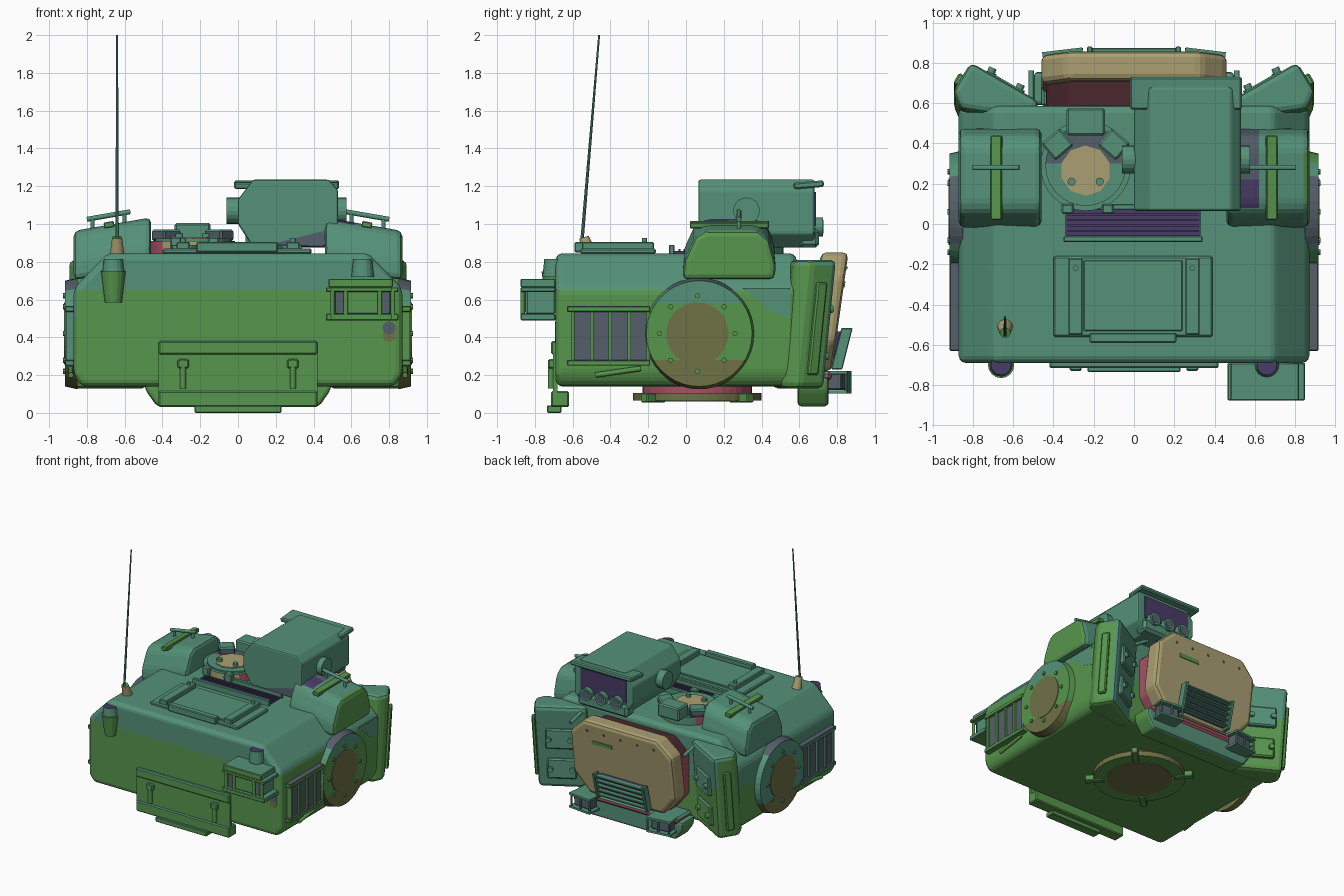
import bpy, bmesh, math
from mathutils import Vector, Matrix

cube = bpy.data.objects.get("Cube")
if cube:
    bpy.data.objects.remove(cube, do_unlink=True)

def material(name, *rgb):
    m = bpy.data.materials.new(name)
    m.use_nodes = True
    m.diffuse_color = (*rgb, 1)
    m.node_tree.nodes["Principled BSDF"].inputs["Base Color"].default_value = (*rgb, 1)
    return m

TEAL = material("teal green", .09, .285, .19)
GREEN = material("leaf green", .095, .305, .073)
TAN = material("tan", .41, .35, .17)
OLIVE = material("olive brown", .16, .165, .06)
PINK = material("dusty pink", .38, .085, .13)
MAROON = material("maroon", .07, .02, .027)
PURPLE = material("dark purple", .065, .045, .135)
GREY = material("slate grey", .09, .115, .145)

def finish(name, bm, mat, bevel=0, segs=2):
    bmesh.ops.recalc_face_normals(bm, faces=bm.faces)
    if bevel:
        bmesh.ops.bevel(bm, geom=bm.edges[:], offset=bevel, segments=segs, profile=.5,
                        affect='EDGES', clamp_overlap=True)
    me = bpy.data.meshes.new(name)
    bm.to_mesh(me)
    bm.free()
    me.materials.append(mat)
    ob = bpy.data.objects.new(name, me)
    bpy.context.collection.objects.link(ob)
    return ob

def prism(name, pts, axis, a, b, mat, bevel=0, side=1, segs=2):
    """Extrude a 2D outline along an axis; side -1 mirrors it in x."""
    place = {'x': lambda u, v, t: (t * side, u, v), 'y': lambda u, v, t: (u * side, t, v),
             'z': lambda u, v, t: (u * side, v, t)}[axis]
    bm = bmesh.new()
    low, high = [[bm.verts.new(place(u, v, t)) for u, v in pts] for t in (a, b)]
    for ring in (low, high):
        bm.faces.new(ring)
    for i in range(len(pts)):
        bm.faces.new((low[i - 1], low[i], high[i], high[i - 1]))
    return finish(name, bm, mat, bevel, segs)

def box(name, x, y, z, mat, bevel=0, turn=Matrix(), top=None):
    """Box from (low, high) spans, optionally turned, with its own top colour."""
    bm = bmesh.new()
    bmesh.ops.create_cube(bm, size=1)
    bmesh.ops.scale(bm, vec=[abs(s[1] - s[0]) for s in (x, y, z)], verts=bm.verts)
    ob = finish(name, bm, mat, bevel, 1)
    ob.data.transform(Matrix.Translation([sum(s) / 2 for s in (x, y, z)]) @ turn)
    if top:
        paint(ob, top, lambda c, n: n.z > .5)
    return ob

def rod(name, p, q, r, mat, r2=None, n=12):
    p, q = Vector(p), Vector(q)
    bm = bmesh.new()
    bmesh.ops.create_cone(bm, cap_ends=True, segments=n, radius1=r, radius2=r if r2 is None else r2,
                          depth=(q - p).length)
    ob = finish(name, bm, mat)
    ob.data.transform(Matrix.Translation((p + q) / 2) @ (q - p).to_track_quat('Z', 'Y').to_matrix().to_4x4())
    return ob

def paint(ob, mat, rule, *cuts):
    """Recolour faces that satisfy a rule, after optional (point, normal) cuts."""
    bm = bmesh.new()
    bm.from_mesh(ob.data)
    for co, no in cuts:
        bmesh.ops.bisect_plane(bm, geom=bm.verts[:] + bm.edges[:] + bm.faces[:], plane_co=co, plane_no=no)
    ob.data.materials.append(mat)
    bm.normal_update()
    for f in bm.faces:
        if rule(f.calc_center_median(), f.normal):
            f.material_index = len(ob.data.materials) - 1
    bm.to_mesh(ob.data)
    bm.free()

def level(z):
    return (0, 0, z), (0, 0, 1)

def lean(ob, slope, pivot):
    for v in ob.data.vertices:
        v.co.y += slope * (v.co.z - pivot)

# Main hull with paint patches
outline = [(.69, .845), (.87, .66), (.87, .2), (.83, .14)]
hull = prism("hull", outline + [(-x, z) for x, z in reversed(outline)], 'y', -.69, .585, GREEN, .035, segs=3)
paint(hull, TEAL, lambda c, n: c.z > .65 or c.z > .5 and (n.x < -.5 or n.y > .5), level(.65), level(.5))
for z, mat in ((.45, GREY), (.41, OLIVE)):
    rod("hull_spot", (.8, -.69, z), (.8, -.693, z), .035, mat)
prism("hull_patch", [(.3, .66), (.55, .66), (.55, .5), (.46, .53), (.38, .6)], 'x', .868, .872, TEAL)
# Underside ring
rod("base_neck", (0, .06, .1), (0, .06, .15), .29, PINK, n=40)
ring = rod("base_ring", (0, .06, .065), (0, .06, .105), .34, GREEN, n=40)
paint(ring, OLIVE, lambda c, n: abs(n.z) < .5)
rod("base_disc", (0, .06, .06), (0, .06, .07), .24, OLIVE, n=40)
for i in range(4):
    turn = Matrix.Rotation(math.radians(45 + 90 * i), 4, 'Z')
    c = turn @ Vector((.33, 0, 0))
    box("base_lug", (c.x - .07, c.x + .07), (c.y + .035, c.y + .085), (.055, .105), GREEN, .006, turn)
# Front bumper and smoke pots
box("bumper_plate", (-.42, .42), (-.705, -.68), (.1, .34), GREEN)
box("bumper_bar", (-.42, .42), (-.715, -.68), (.31, .38), GREEN, .008, top=TEAL)
box("bumper_lip", (-.42, .42), (-.715, -.62), (.03, .115), GREEN, .008, top=TEAL)
box("bumper_step", (-.23, .23), (-.735, -.66), (0, .04), GREEN, .005, top=TEAL)
for s in (1, -1):
    rod("bumper_pin", (.29 * s, -.715, .13), (.29 * s, -.715, .28), .016, GREEN)
    box("bumper_pin_head", (.29 * s - .03, .29 * s + .03), (-.73, -.69), (.235, .285), GREEN, .008, top=TEAL)
    cap = rod("smoke_pot_cap", (.66 * s, -.7, .72), (.66 * s, -.7, .815), .06, TEAL, .05, 16)
    paint(cap, PURPLE, lambda c, n: n.z > .9)
rod("smoke_pot", (-.66, -.695, .585), (-.66, -.7, .75), .045, GREEN, .065, 16)
# Headlamp in a guard
box("headlamp", (.51, .81), (-.85, -.69), (.52, .69), TEAL, .01)
box("headlamp_glass", (.57, .75), (-.857, -.85), (.535, .64), GREEN)
for x in (.515, .765):
    box("headlamp_cheek", (x, x + .04), (-.855, -.85), (.535, .64), GREY)
for x0, x1, z0, z1 in ((.465, .85, .49, .525), (.465, .85, .64, .665), (.48, .82, .665, .71)):
    guard = box("headlamp_guard", (x0, x1), (-.875, -.69), (z0, z1), TEAL, .005)
    paint(guard, GREEN, lambda c, n: n.y < -.5 or n.z < -.5)
for x in (.5, .57, .75, .82):
    rod("guard_post", (x, -.865, .5), (x, -.865, .66), .012, GREEN)
# Antenna
base = rod("antenna_base", (-.64, -.51, .84), (-.64, -.54, .93), .038, TAN, .026, 16)
paint(base, GREEN, lambda c, n: n.z > .5)
rod("antenna", (-.64, -.55, .92), (-.64, -.46, 2), .009, TEAL, .005, 8)
# Roof panel and louvre
box("roof_panel", (-.4, .39), (-.56, -.16), (.84, .87), TEAL, .008)
box("roof_panel_middle", (-.25, .24), (-.53, -.18), (.86, .88), TEAL, .004)
for x in (-.29, .29):
    box("roof_strip", (x - .035, x + .035), (-.55, -.17), (.86, .905), TEAL, .006)
    rod("roof_bolt", (x, -.22, .9), (x, -.22, .925), .014, TEAL)
box("roof_handle", (-.22, .21), (-.59, -.54), (.85, .905), TEAL, .006)
box("louvre_bed", (-.34, .33), (-.06, .075), (.84, .856), PURPLE)
for i in range(4):
    box("louvre_slat", (-.33, .32), (-.04 + i * .027, -.03 + i * .027), (.85, .868), PURPLE)
for y in (-.075, .085):
    box("louvre_rail", (-.35, .34), (y - .014, y + .014), (.84, .89), TEAL, .004)
# Crew hatch
HX, HY = -.24, .29
collar = rod("hatch_collar", (HX, HY, .83), (HX, HY, .91), .225, TEAL, n=32)
paint(collar, TAN, lambda c, n: n.y < -.3)
paint(collar, PINK, lambda c, n: abs(n.x) > .7)
rim = rod("hatch_rim", (HX, HY, .9), (HX, HY, .922), .2, TEAL, n=32)
paint(rim, GREY, lambda c, n: c.y > .3, ((0, .3, 0), (0, 1, 0)))
rod("hatch_lid", (HX, .265, .91), (HX, .265, .928), .125, TAN, n=10)
for x in (-.33, -.13):
    box("hatch_clamp", (x - .03, x + .03), (.05, .1), (.86, .93), TEAL, .008)
box("hatch_scope", (HX - .095, HX + .095), (.44, .575), (.9, 1.005), TEAL, .01)
for s in (1, -1):
    box("hatch_wedge", (HX + .14 * s - .06, HX + .14 * s + .06), (.34, .45), (.91, .97), GREY, .01,
        Matrix.Rotation(-.7 * s, 4, 'Z'), TEAL)
    rod("hatch_bolt", (HX + .07 * s, .21, .92), (HX + .07 * s, .21, .95), .02, TEAL)
# Sensor housing
housing = prism("sensor_housing", [(0, 1.0), (.07, .89), (.45, .875), (.53, .95), (.53, 1.18), (.48, 1.235),
                                   (.08, 1.235), (0, 1.13)], 'y', .065, .68, TEAL, .012)
paint(housing, GREY, lambda c, n: c.y < .1 and c.z < .9 + .25 * (c.x - .2),
      ((.2, 0, .9), (-.25, 0, 1)), ((0, .1, 0), (0, 1, 0)))
box("sensor_visor", (-.02, .535), (.57, .73), (1.19, 1.225), TEAL, .008, Matrix.Rotation(.08, 4, 'X'))
box("sensor_window", (.06, .47), (.68, .688), (.99, 1.17), PURPLE)
box("sensor_chin", (.04, .49), (.6, .705), (.875, .975), TEAL, .02)
for x in (.13, .265, .4):
    rod("sensor_lens_barrel", (x, .68, .985), (x, .725, .985), .05, TEAL, n=16)
    rod("sensor_lens", (x, .72, .985), (x, .728, .985), .036, GREY, n=16)
for x0, x1 in ((-.06, .02), (.5, .575)):
    rod("sensor_pivot", (x0, .32, 1.07), (x1, .32, 1.07), .07, TEAL, n=20)
# Rear cushion and face plate
octagon = [(.46, .73), (.33, .85), (-.33, .85), (-.46, .73), (-.46, .38), (-.33, .22), (.33, .22), (.46, .38)]
cushion = prism("rear_cushion", [(x * .95, z * .93) for x, z in octagon], 'y', .54, .78, PINK, .02)
paint(cushion, MAROON, lambda c, n: n.z > .3)
plate_parts = [cushion, prism("rear_plate", octagon, 'y', .715, .86, TAN, .03),
               box("plate_slot", (.08, .26), (.855, .866), (.665, .695), GREEN)]
for i in range(5):
    plate_parts.append(box("plate_rivet", (-.31 + .15 * i, -.295 + .15 * i), (.855, .866), (.76, .775), OLIVE))
for ob in plate_parts:
    lean(ob, .14, .85)
# Rear bumper, grille and tail lamps
bumper = prism("rear_bumper", [(.5, .19), (.49, .12), (.43, .035), (-.43, .035), (-.49, .12), (-.5, .19)],
               'y', .59, .755, GREEN, .02)
paint(bumper, TEAL, lambda c, n: n.y > .4 or n.z > .4)
box("rear_shelf", (-.46, .46), (.58, .77), (.17, .22), PINK, .015, top=TEAL)
grille = [box("grille_back", (-.2, .2), (.8, .84), (.25, .43), PURPLE)]
for z in (.25, .292, .334, .376, .418):
    grille.append(box("grille_bar", (-.22, .22), (.83, .875), (z, z + .016), TEAL, .004))
for s in (1, -1):
    grille.append(box("grille_post", (.22 * s - .013, .22 * s + .013), (.82, .88), (.23, .45), TEAL, .005))
    turn = Matrix.Rotation(-.12 * s, 4, 'Z')
    box("tail_lamp", (.35 * s - .08, .35 * s + .08), (.75, .835), (.12, .21), GREY, .008, turn)
    for z in (.11, .215):
        box("tail_lamp_guard", (.35 * s - .1, .35 * s + .1), (.75, .865), (z - .008, z + .008), TEAL, 0, turn)
    for k in (-.09, 0, .09):
        y = .857 - .12 * s * k
        rod("tail_lamp_post", (.35 * s + k, y, .11), (.35 * s + k, y, .215), .008, TEAL, n=8)
for ob in grille:
    lean(ob, .25, .44)

for s in (1, -1):
    main = GREEN if s > 0 else TEAL
    # Angled rear side panels
    panel = prism("rear_side_panel", [(.47, .61), (.81, .805), (.9, .66), (.86, .57), (.5, .52)],
                  'z', .13, .81, GREEN, .03, s)
    paint(panel, TEAL, lambda c, n: n.z > .4 or n.y > .6 and (s > 0 or c.z > .55), level(.55))
    turn = Matrix.Rotation(.52 * s, 4, 'Z')
    lean(box("panel_strip", (.855 * s, .885 * s), (.7, .76), (.2, .69), GREEN, .008, turn), .1, .81)
    lean(panel, .1, .81)
    for z, mat in ((.3, main), (.55, TEAL)):
        y = .715 + .1 * (z - .81)
        mat = TEAL if s > 0 or z > .5 else GREEN
        box("panel_hinge", (.65 * s - .11, .65 * s + .11), (y - .025, y + .025), (z - .08, z + .08), mat, .01, turn, TEAL)
        for k in (-.07, .07):
            rod("hinge_bolt", ((.65 + k) * s, y + .58 * k, z), ((.63 + k) * s, y + .045 + .58 * k, z), .02, mat)
    rod("rear_handle", (.51 * s, .58, .78), (.51 * s, .76, .74), .014, TEAL)
    # Shoulder pods, with sloping tops
    pod = prism("shoulder_pod", [(-.02, .74), (-.01, .84), (.05, .97), (.1, 1.0), (.38, 1.0), (.44, .95),
                                 (.475, .82), (.47, .74)], 'x', .46, .87, TEAL, .03, s)
    for v in pod.data.vertices:
        v.co.z -= .175 * (abs(v.co.x) - .66)
    if s > 0:
        paint(pod, GREEN, lambda c, n: n.x > .5)
        paint(pod, GREY, lambda c, n: c.x < .62 and c.y > .22, ((.62, 0, 0), (1, 0, 0)), ((0, .22, 0), (0, 1, 0)))
        paint(pod, PURPLE, lambda c, n: c.x < .62 and .08 < c.y < .22, ((0, .08, 0), (0, 1, 0)))
    box("pod_band", (.655 * s, .71 * s), (.02, .44), (.98, 1.012), GREEN, .005, Matrix.Rotation(.17 * s, 4, 'Y'))
    rod("pod_handle", (.57 * s, .28, 1.065), (.8 * s, .28, 1.025), .013, TEAL)
    for x, z in ((.6, 1.06), (.77, 1.03)):
        rod("pod_handle_leg", (x * s, .28, z - .07), (x * s, .28, z), .011, TEAL)
    # Round side hubs
    hub = rod("hub", (.85 * s, .07, .42), (.915 * s, .07, .42), .295, main, .28, 40)
    paint(hub, TEAL, lambda c, n: c.z > .58, level(.58), level(.28))
    paint(hub, OLIVE, lambda c, n: c.z < .28)
    paint(hub, GREY, lambda c, n: n.z > .8)
    rod("hub_disc", (.9 * s, .06, .42), (.92 * s, .06, .42), .165, OLIVE, n=32)
    for i in range(8):
        y, z = .06 + .2 * math.cos(math.pi * i / 4), .42 + .2 * math.sin(math.pi * i / 4)
        rod("hub_bolt", (.91 * s, y, z), (.926 * s, y, z), .014, main, n=8)
    # Side vents
    box("vent_back", (.86 * s, .895 * s), (-.6, -.2), (.27, .55), GREY)
    for z in (.265, .55):
        box("vent_rail", (.86 * s, .915 * s), (-.63, -.19), (z - .015, z + .015), main, .004, top=GREY)
    for y in (-.6, -.5, -.4, -.3, -.2):
        box("vent_slat", (.86 * s, .91 * s), (y - .009, y + .009), (.26, .55), main)
    rod("side_lever", (.885 * s, -.48, .2), (.885 * s, -.24, .235), .014, GREEN)

# Shading
for ob in bpy.context.view_layer.objects:
    ob.select_set(ob.type == 'MESH')
bpy.context.view_layer.objects.active = hull
bpy.ops.object.shade_smooth_by_angle(angle=math.radians(35))
